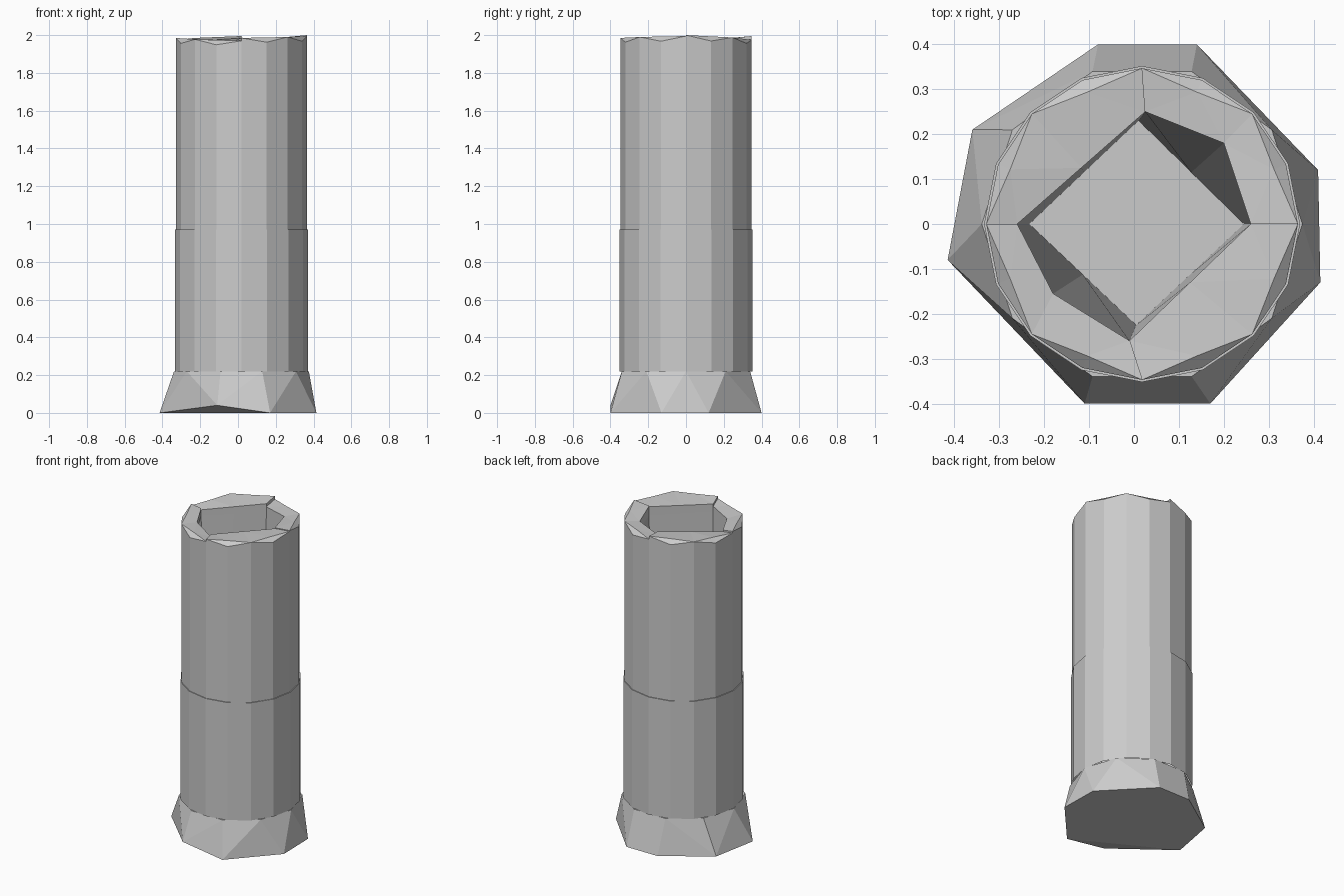
import bpy, bmesh
from math import sin, cos, radians

if "Cube" in bpy.data.objects:
    bpy.data.objects.remove(bpy.data.objects["Cube"])

CX = 0.018            # tube axis offset
SHOULDER = 0.22       # top of the flared foot


def finish(bm, name):
    bmesh.ops.remove_doubles(bm, verts=bm.verts, dist=1e-5)
    bmesh.ops.recalc_face_normals(bm, faces=bm.faces)
    me = bpy.data.meshes.new(name)
    bm.to_mesh(me)
    bm.free()
    ob = bpy.data.objects.new(name, me)
    bpy.context.collection.objects.link(ob)
    return ob


def arc(r, angle, z):
    return (CX + r * cos(radians(angle)), r * sin(radians(angle)), z)


# Flared faceted foot: hull of an irregular base polygon and a round shoulder
foot = [(-.415, -.08, 0), (-.11, -.40, .04), (.17, -.40, 0), (.415, -.13, 0),
        (.41, .12, 0), (.14, .40, 0), (-.08, .40, 0), (-.36, .21, 0)]
bm = bmesh.new()
for p in foot + [arc(0.357, 36 * i, SHOULDER) for i in range(10)]:
    bm.verts.new(p)
bmesh.ops.convex_hull(bm, input=bm.verts[:])
bmesh.ops.dissolve_limit(bm, angle_limit=0.02, verts=bm.verts[:], edges=bm.edges[:])
finish(bm, "flared_foot")


# Four quarter walls forming a round tube with a diamond-shaped hollow
def quarter_wall(name, start, top_inner, low_inner, z0, z1):
    bm = bmesh.new()
    add = bm.verts.new
    angles = [start + 22.5 * k for k in range(5)]
    tops = [z0 + (z1 - z0) * k / 4 for k in range(5)]
    # outer skin, with a tiny step at the mid-height seam
    outer = [[add(arc(r, a, z)) for a in angles]
             for r, z in ((.352, SHOULDER), (.352, .97), (.347, .97), (.347, 1.93))]
    outer.append([add(arc(.347, a, t - (.025 if k % 2 else 0)))
                  for k, (a, t) in enumerate(zip(angles, tops))])
    # inner skin
    z_in = [tops[0] - .01, (z0 + z1) / 2 - .01, tops[4] - .01]
    inner = [[add((*p, SHOULDER)) for p in low_inner],
             [add((*p, 1.93)) for p in top_inner],
             [add((*p, z)) for p, z in zip(top_inner, z_in)]]
    for rows in (outer, inner):
        for a, b in zip(rows, rows[1:]):
            for k in range(len(a) - 1):
                bm.faces.new((a[k], a[k + 1], b[k + 1], b[k]))
    # sloping rim and its notched ends
    o, n = outer[-1], inner[-1]
    mids = [add(arc(.318, angles[k], tops[k])) for k in (1, 3)]
    for f in ((o[0], o[1], mids[0]), (o[1], o[2], mids[0]),
              (o[2], o[3], mids[1]), (o[3], o[4], mids[1]),
              (o[0], mids[0], n[0]), (mids[0], n[1], n[0]),
              (mids[0], o[2], n[1]), (o[2], mids[1], n[1]),
              (mids[1], n[2], n[1]), (mids[1], o[4], n[2])):
        bm.faces.new(f)
    for k, j in ((0, 0), (4, 2)):
        bm.faces.new((outer[-2][k], outer[-1][k], inner[2][j], inner[1][j]))
    finish(bm, name)


E, N, W, S = (.26, 0), (.025, .25), (-.26, 0), (-.01, -.26)
e, n, w, s = (.245, 0), (.01, .23), (-.233, 0), (.005, -.225)


def mid(a, b):
    return ((a[0] + b[0]) / 2, (a[1] + b[1]) / 2)


quarter_wall("back_right_wall", 0, (E, (.2, .18), N), (e, mid(e, n), n), 2.0, 1.975)
quarter_wall("back_left_wall", 90, (N, mid(N, W), W), (n, mid(n, w), w), 1.995, 1.975)
quarter_wall("front_left_wall", 180, (W, (-.18, -.155), S), (w, mid(w, s), s), 1.985, 1.97)
quarter_wall("front_right_wall", 270, (S, mid(S, E), E), (s, mid(s, e), e), 1.985, 1.995)
